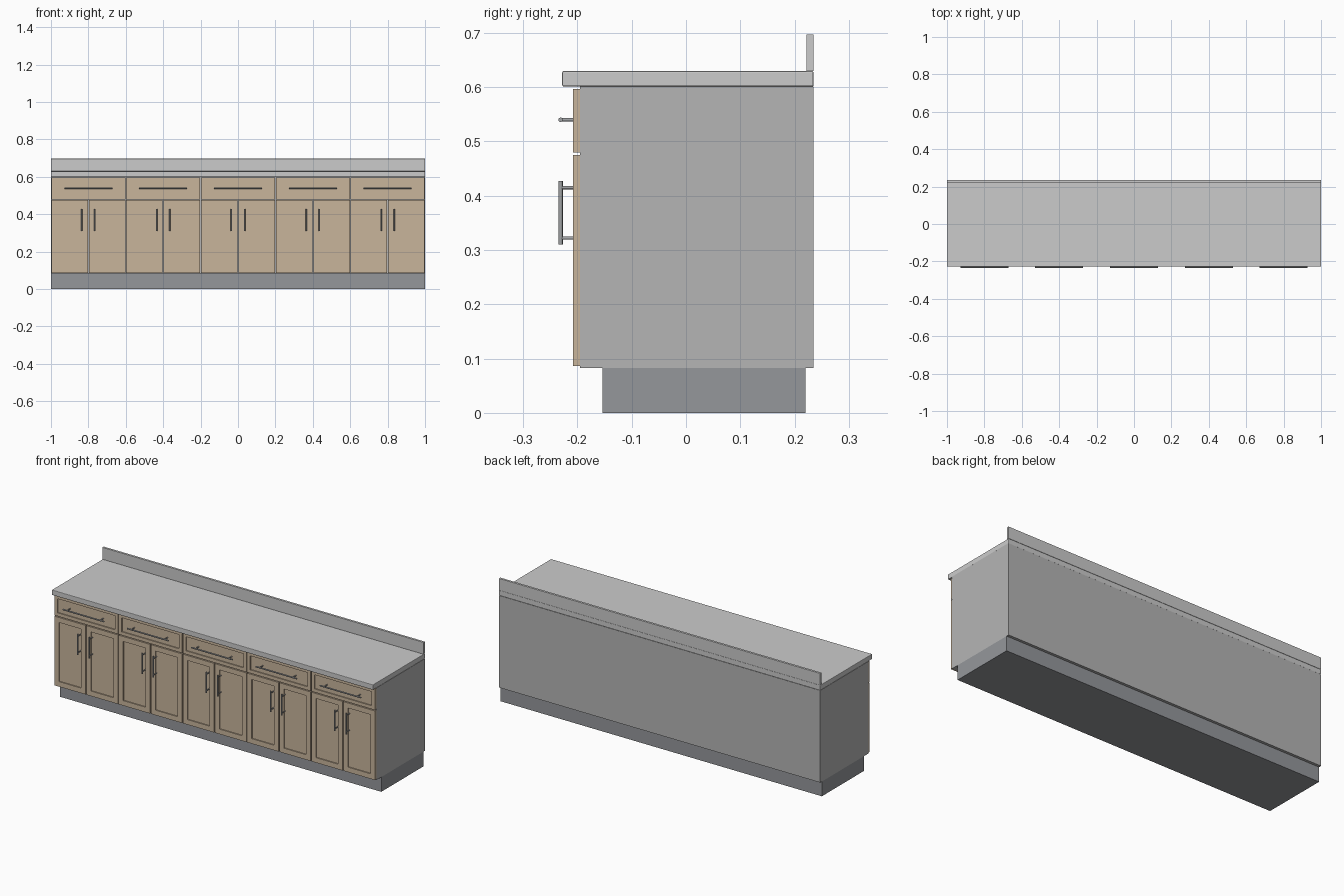
import bpy, bmesh
from mathutils import Vector, Matrix

if "Cube" in bpy.data.objects:
    bpy.data.objects.remove(bpy.data.objects["Cube"])


def material(name, rgb):
    m = bpy.data.materials.new(name)
    m.diffuse_color = (*rgb, 1)
    m.use_nodes = True
    m.node_tree.nodes["Principled BSDF"].inputs["Base Color"].default_value = m.diffuse_color
    return m


WOOD = material("wood", (0.58, 0.46, 0.33))
STONE = material("stone", (0.72, 0.72, 0.70))
PAINT = material("paint", (0.46, 0.46, 0.46))
KICK = material("kick", (0.30, 0.31, 0.33))
METAL = material("metal", (0.35, 0.36, 0.37))


def finish(bm, name, mat):
    bmesh.ops.recalc_face_normals(bm, faces=bm.faces)
    me = bpy.data.meshes.new(name)
    bm.to_mesh(me)
    bm.free()
    me.materials.append(mat)
    ob = bpy.data.objects.new(name, me)
    bpy.context.collection.objects.link(ob)
    return ob


def box_bm(x, y, z):
    bm = bmesh.new()
    size = Vector((x[1] - x[0], y[1] - y[0], z[1] - z[0]))
    mid = Vector((sum(x) / 2, sum(y) / 2, sum(z) / 2))
    bmesh.ops.create_cube(bm, size=1, matrix=Matrix.Translation(mid) @ Matrix.Diagonal((*size, 1)))
    return bm


def box(name, x, y, z, mat, bevel=0):
    ob = finish(box_bm(x, y, z), name, mat)
    if bevel:
        mod = ob.modifiers.new("bevel", 'BEVEL')
        mod.width, mod.segments = bevel, 2
    return ob


FRONT, BACK, RECESS = -0.208, -0.195, 0.006


def panel(name, x, z, border):
    """Shaker front: slab with a sunken centre field."""
    bm = box_bm(x, (FRONT, BACK), z)
    bm.normal_update()
    face = min(bm.faces, key=lambda f: f.calc_center_median().y)
    bmesh.ops.inset_region(bm, faces=[face], thickness=border)
    ext = bmesh.ops.extrude_face_region(bm, geom=[face])
    bmesh.ops.translate(bm, vec=(0, RECESS, 0),
                        verts=[v for v in ext["geom"] if isinstance(v, bmesh.types.BMVert)])
    if face.is_valid:
        bmesh.ops.delete(bm, geom=[face], context='FACES_ONLY')
    return finish(bm, name, WOOD)


def rod(bm, a, b, r):
    a, b = Vector(a), Vector(b)
    rot = Vector((0, 0, 1)).rotation_difference(b - a).to_matrix().to_4x4()
    bmesh.ops.create_cone(bm, cap_ends=True, segments=16, radius1=r, radius2=r,
                          depth=(b - a).length, matrix=Matrix.Translation((a + b) / 2) @ rot)


def handle(name, centre, axis, half, post):
    """Bar pull on two posts."""
    bm = bmesh.new()
    c, d = Vector((centre[0], -0.231, centre[1])), Vector(axis)
    rod(bm, c - d * half, c + d * half, 0.004)
    for s in (-1, 1):
        p = c + d * s * post
        rod(bm, p, (p.x, FRONT + RECESS + 0.001, p.z), 0.003)
    ob = finish(bm, name, METAL)
    bpy.ops.object.select_all(action='DESELECT')
    ob.select_set(True)
    bpy.context.view_layer.objects.active = ob
    bpy.ops.object.shade_smooth_by_angle()


# Main masses
box("plinth", (-1, 1), (-0.154, 0.22), (0, 0.083), KICK)
box("carcass", (-1, 1), (BACK, 0.235), (0.083, 0.601), PAINT)
box("countertop", (-1, 1), (-0.228, 0.235), (0.601, 0.63), STONE, 0.003)
box("backsplash", (-1, 1), (0.222, 0.235), (0.63, 0.697), STONE, 0.001)

# Five cabinet units: one drawer above a pair of doors
GAP = 0.0025
for i in range(5):
    cx = -0.8 + 0.4 * i
    panel(f"drawer_front_{i+1}", (cx - 0.2 + GAP, cx + 0.2 - GAP), (0.48, 0.597), 0.027)
    handle(f"drawer_handle_{i+1}", (cx, 0.54), (1, 0, 0), 0.128, 0.103)
    for side, s in (("left", -1), ("right", 1)):
        x = sorted((cx + s * GAP, cx + s * (0.2 - GAP)))
        panel(f"door_{side}_{i+1}", x, (0.086, 0.475), 0.04)
        handle(f"door_handle_{side}_{i+1}", (cx + s * 0.035, 0.3685), (0, 0, 1), 0.0585, 0.0465)
